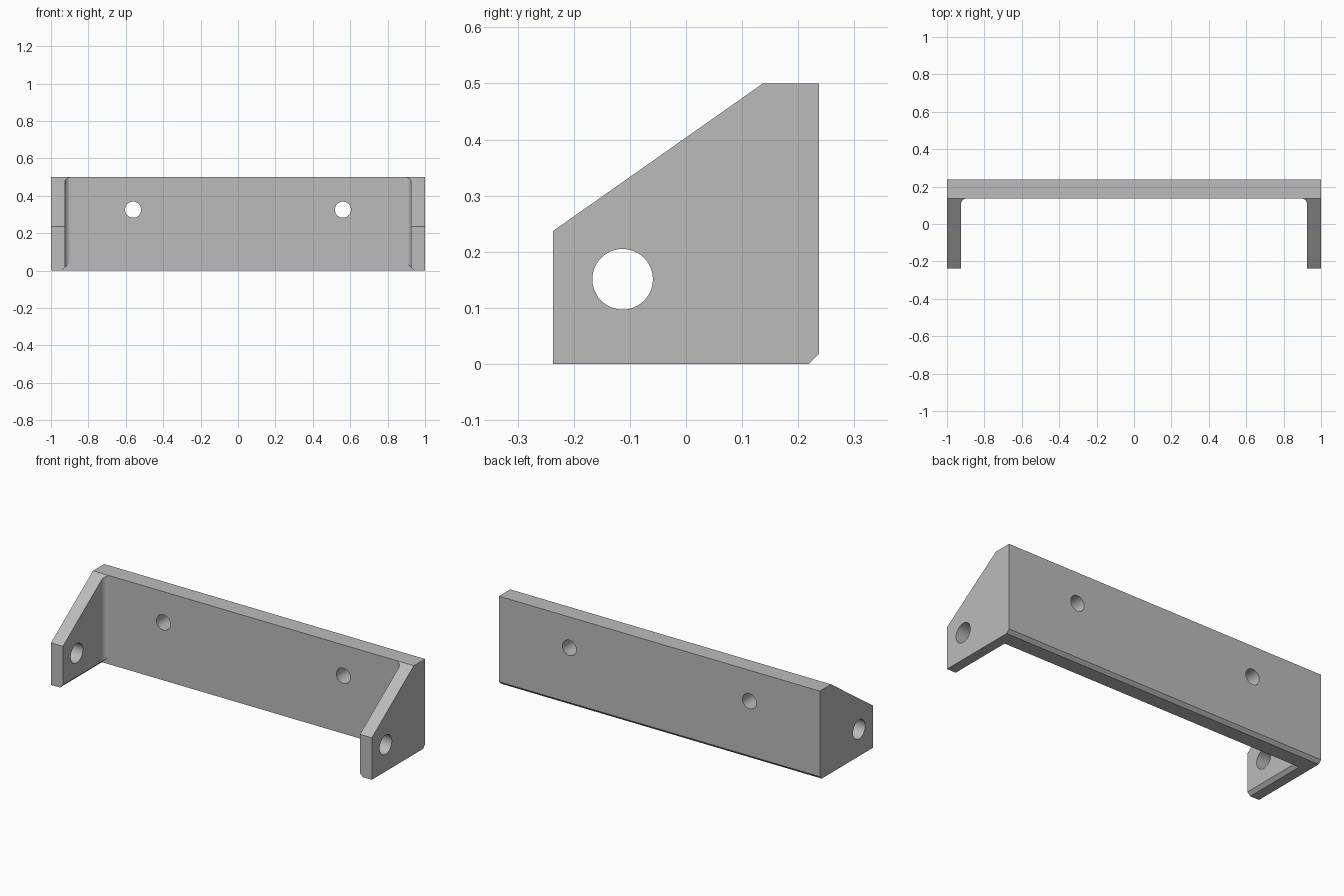
import bpy
import bmesh
from math import cos, sin, pi, radians
from mathutils import Matrix

cube = bpy.data.objects.get("Cube")
if cube:
    bpy.data.objects.remove(cube, do_unlink=True)

DEPTH, HEIGHT = 0.237, 0.5     # half depth, full height
INNER = 0.926                  # inner face of each arm
PLATE = 0.137                  # front face of the back plate
FILLET, CHAMFER = 0.034, 0.018

grey = bpy.data.materials.new("plain grey")
grey.use_nodes = True
colour = (0.5, 0.5, 0.5, 1)
grey.diffuse_color = colour
grey.node_tree.nodes["Principled BSDF"].inputs["Base Color"].default_value = colour


def add_object(name, bm):
    bmesh.ops.recalc_face_normals(bm, faces=bm.faces)
    mesh = bpy.data.meshes.new(name)
    bm.to_mesh(mesh)
    bm.free()
    mesh.materials.append(grey)
    obj = bpy.data.objects.new(name, mesh)
    bpy.context.collection.objects.link(obj)
    return obj


def prism(name, points, offset):
    """Extrude a closed outline of 3D points along an offset."""
    bm = bmesh.new()
    face = bm.faces.new([bm.verts.new(p) for p in points])
    ext = bmesh.ops.extrude_face_region(bm, geom=[face])
    verts = [v for v in ext["geom"] if isinstance(v, bmesh.types.BMVert)]
    bmesh.ops.translate(bm, verts=verts, vec=offset)
    return add_object(name, bm)


def drill(name, radius, length, location, axis):
    bm = bmesh.new()
    bmesh.ops.create_cone(bm, cap_ends=True, segments=48, radius1=radius,
                          radius2=radius, depth=length,
                          matrix=Matrix.Translation(location) @ Matrix.Rotation(pi / 2, 4, axis))
    return add_object(name, bm)


# U-shaped plan with filleted inner corners
arc = [(INNER - FILLET + FILLET * cos(a), PLATE - FILLET + FILLET * sin(a))
       for a in (pi / 2 * i / 10 for i in range(11))]
half = [(1, DEPTH), (1, -DEPTH), (INNER, -DEPTH)] + arc
plan = half + [(-x, y) for x, y in reversed(half)]
bracket = prism("bracket", [(x, y, 0) for x, y in plan], (0, 0, HEIGHT))

# Side outline: sloping arms and a chamfered lower back edge
side = [(-DEPTH, -0.1), (-DEPTH - 0.1, -0.1), (-DEPTH - 0.1, 0.237 - 0.0703),
        (PLATE, HEIGHT), (PLATE, 0.7), (0.4, 0.7), (0.4, CHAMFER + 0.4 - DEPTH),
        (DEPTH - CHAMFER - 0.1, -0.1)]
keep = prism("side_outline", [(-1.2, y, z) for y, z in side], (2.4, 0, 0))

# Cutters: pivot hole, mounting holes and lower inner chamfers
cutters = [drill("pivot_hole", 0.054, 2.4, (0, -0.113, 0.151), 'Y')]
for s in (-1, 1):
    cutters.append(drill("mounting_hole", 0.043, 0.3, (s * 0.561, 0.19, 0.326), 'X'))
    wedge = [(INNER + CHAMFER + 0.05, -0.05), (INNER - 0.1, CHAMFER + 0.1), (INNER - 0.1, -0.05)]
    cutters.append(prism("arm_chamfer", [(s * x, -0.4, z) for x, z in wedge],
                         (0, PLATE + 0.4, 0)))

for tool, operation in [(keep, 'INTERSECT')] + [(c, 'DIFFERENCE') for c in cutters]:
    tool.hide_render = True
    mod = bracket.modifiers.new(tool.name, 'BOOLEAN')
    mod.object, mod.operation, mod.solver = tool, operation, 'EXACT'

# Bake the cuts and remove the helpers
bpy.context.view_layer.update()
graph = bpy.context.evaluated_depsgraph_get()
baked = bpy.data.meshes.new_from_object(bracket.evaluated_get(graph))
bracket.modifiers.clear()
bracket.data = baked
for tool in [keep] + cutters:
    bpy.data.objects.remove(tool, do_unlink=True)

# Smooth fillets and bores, flat plates
for o in bpy.context.selected_objects:
    o.select_set(False)
bracket.select_set(True)
bpy.context.view_layer.objects.active = bracket
bpy.ops.object.shade_smooth_by_angle(angle=radians(25))
weighted = bracket.modifiers.new("flat plates", 'WEIGHTED_NORMAL')
weighted.keep_sharp = True
